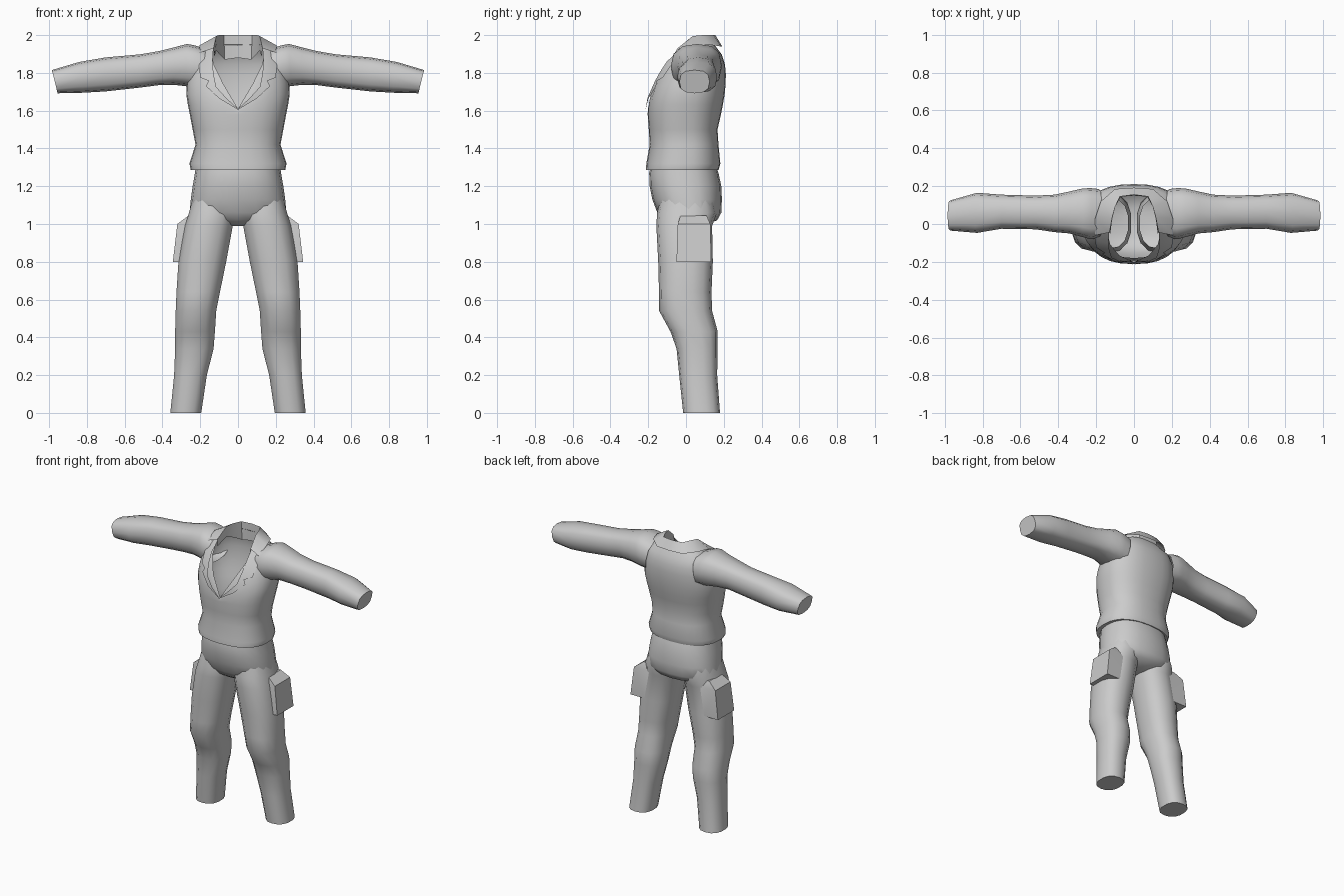
import bpy, bmesh, math

cube = bpy.data.objects.get("Cube")
if cube:
    bpy.data.objects.remove(cube, do_unlink=True)

GREY = (0.6, 0.6, 0.6, 1)
cloth = bpy.data.materials.new("grey_cloth")
cloth.diffuse_color = GREY
cloth.use_nodes = True
cloth.node_tree.nodes["Principled BSDF"].inputs["Base Color"].default_value = GREY


def spow(v, p):
    return math.copysign(abs(v) ** p, v)


def oval(a0, a1, b0, b1, sides, n=2.4, turn=0.0):
    """Rounded-box outline inside the given limits, starting at the low b side."""
    pts = []
    for i in range(sides):
        t = 2 * math.pi * i / sides + turn
        pts.append(((a0 + a1) / 2 + (a1 - a0) / 2 * spow(math.sin(t), 2 / n),
                    (b0 + b1) / 2 - (b1 - b0) / 2 * spow(math.cos(t), 2 / n)))
    return pts


def loft(name, rings, closed=True, cap_start=False, cap_end=False, angle=45):
    """Skin a list of equal-length point rows."""
    bm = bmesh.new()
    rows = [[bm.verts.new(p) for p in r] for r in rings]
    n = len(rows[0])
    for a, b in zip(rows, rows[1:]):
        for i in range(n if closed else n - 1):
            j = (i + 1) % n
            bm.faces.new((a[i], a[j], b[j], b[i]))
    if cap_start:
        bm.faces.new(rows[0])
    if cap_end:
        bm.faces.new(rows[-1])
    bmesh.ops.remove_doubles(bm, verts=bm.verts, dist=0.0005)
    bmesh.ops.recalc_face_normals(bm, faces=bm.faces)
    me = bpy.data.meshes.new(name)
    bm.to_mesh(me)
    bm.free()
    me.materials.append(cloth)
    ob = bpy.data.objects.new(name, me)
    bpy.context.collection.objects.link(ob)
    bpy.ops.object.select_all(action='DESELECT')
    ob.select_set(True)
    bpy.context.view_layer.objects.active = ob
    bpy.ops.object.shade_smooth_by_angle(angle=math.radians(angle))
    return ob


def z_loft(name, table, sides, side=1, n=2.4, turn=0.0, **kw):
    """Loft of level outlines: z, x limits, y limits."""
    rings = [[(side * x, y, z) for x, y in oval(x0, x1, y0, y1, sides, n, turn)]
             for z, x0, x1, y0, y1 in table]
    return loft(name, rings, **kw)


# Torso section by height: z, half width, front y, back y
BODY = [(1.285, 0.25, -0.212, 0.172), (1.32, 0.257, -0.21, 0.182), (1.42, 0.225, -0.192, 0.172),
        (1.50, 0.24, -0.197, 0.167), (1.58, 0.255, -0.203, 0.185), (1.64, 0.267, -0.2, 0.197),
        (1.70, 0.276, -0.187, 0.207), (1.78, 0.268, -0.155, 0.212), (1.85, 0.25, -0.115, 0.206),
        (1.90, 0.225, -0.07, 0.188), (1.93, 0.195, -0.035, 0.172), (1.95, 0.14, 0.0, 0.15)]


def body_at(z):
    z = min(max(z, BODY[0][0]), BODY[-1][0])
    for p, q in zip(BODY, BODY[1:]):
        if z <= q[0]:
            f = (z - p[0]) / (q[0] - p[0])
            return [p[k] + f * (q[k] - p[k]) for k in (1, 2, 3)]


def front_y(x, z):
    """Depth of the chest surface."""
    w, f, b = body_at(z)
    u = min(abs(x) / w, 1)
    return (f + b) / 2 - (b - f) / 2 * (1 - u ** 2.4) ** (1 / 2.4)


# Shirt body with a deep V neck
SIDES = 28
columns = []
for i in range(SIDES):
    t = 2 * math.pi * i / SIDES
    u = abs(spow(math.sin(t), 2 / 2.4))
    top = 1.95
    if math.cos(t) > 0:
        top = min(1.95, 1.61 + 0.46 * u if u < 0.52 else 1.85 + 0.4 * (u - 0.52))
    levels = [r[0] for r in BODY if r[0] <= 1.58]
    levels += [1.58 + (top - 1.58) * k / 7 for k in range(1, 8)]
    col = []
    for z in levels:
        w, f, b = body_at(z)
        x, y = oval(-w, w, f, b, SIDES)[i]
        col.append((x, y, z))
    columns.append(col)
hem = [(x, y, 1.287) for x, y in oval(-0.22, 0.22, -0.18, 0.15, SIDES)]
loft("shirt_body", [hem] + [list(r) for r in zip(*columns)], angle=50)

# Collar: stand foot, rolled top edge and outer edge, back centre to the shoulder front
foot = [(0, 0.15, 1.88), (0.07, 0.145, 1.87), (0.10, 0.09, 1.90), (0.115, 0.03, 1.92), (0.125, -0.05, 1.885)]
roll = [(0, 0.155, 2.0), (0.075, 0.145, 2.0), (0.10, 0.09, 2.0), (0.115, 0.035, 1.995), (0.13, -0.045, 1.93)]
fall = [(0, 0.192, 1.94), (0.10, 0.185, 1.94), (0.175, 0.12, 1.95), (0.205, 0.03, 1.945), (0.205, -0.06, 1.905)]
both = lambda row: [(-x, y, z) for x, y, z in row[:0:-1]] + row
loft("collar", [both(foot), both(roll), both(fall)], closed=False, angle=40)

# Lapels lie on the chest: inner and outer edges as x, z
lapel_in = [(0.13, 1.93), (0.135, 1.86), (0.13, 1.80), (0.122, 1.755), (0.115, 1.725), (0.06, 1.665), (0, 1.61)]
lapel_out = [(0.205, 1.905), (0.207, 1.84), (0.20, 1.775), (0.155, 1.758), (0.17, 1.73), (0.10, 1.665), (0, 1.605)]
for side, tag in ((1, "left"), (-1, "right")):
    rows = []
    for k in (0, 0.5, 1):
        row = []
        for (xi, zi), (xo, zo) in zip(lapel_in, lapel_out):
            x, z = xi + k * (xo - xi), zi + k * (zo - zi)
            row.append((side * x, front_y(x, z) - 0.012, z))
        rows.append(row)
    loft(tag + "_lapel", rows, closed=False)

# Sleeve sections: x at top, x at bottom, y limits, z limits
SLEEVE = [(0.17, 0.20, -0.075, 0.185, 1.72, 1.925), (0.225, 0.24, -0.08, 0.19, 1.725, 1.945),
          (0.27, 0.28, -0.068, 0.187, 1.73, 1.953), (0.34, 0.34, -0.05, 0.172, 1.737, 1.935),
          (0.42, 0.42, -0.043, 0.155, 1.735, 1.915), (0.52, 0.52, -0.028, 0.15, 1.722, 1.898),
          (0.70, 0.70, -0.025, 0.155, 1.702, 1.882), (0.84, 0.82, -0.047, 0.165, 1.695, 1.858),
          (0.985, 0.955, -0.035, 0.125, 1.692, 1.815)]
# Trouser leg sections: z, x limits, y limits
LEG = [(1.16, 0.03, 0.235, -0.13, 0.14), (1.06, 0.012, 0.262, -0.153, 0.165), (0.99, 0.025, 0.283, -0.157, 0.138),
       (0.80, 0.06, 0.318, -0.147, 0.142), (0.64, 0.093, 0.328, -0.143, 0.135), (0.54, 0.113, 0.332, -0.142, 0.138),
       (0.43, 0.12, 0.335, -0.082, 0.168), (0.34, 0.127, 0.335, -0.05, 0.167), (0.20, 0.163, 0.34, -0.036, 0.165),
       (0.0, 0.193, 0.36, -0.015, 0.18)]
POCKET = [(1.045, 0.20, 0.262, -0.03, 0.11), (1.0, 0.20, 0.322, -0.045, 0.13), (0.80, 0.23, 0.346, -0.052, 0.135)]
for side, tag in ((1, "left"), (-1, "right")):
    rings = []
    for xt, xb, y0, y1, z0, z1 in SLEEVE:
        rings.append([(side * (xb + (xt - xb) * (z - z0) / (z1 - z0)), y, z)
                      for y, z in oval(y0, y1, z0, z1, 12, 2.7)])
    loft(tag + "_sleeve", rings, cap_end=True)
    z_loft(tag + "_trouser_leg", LEG, 14, side, cap_end=True)
    z_loft(tag + "_cargo_pocket", POCKET, 4, side, n=40, turn=math.pi / 4,
           cap_start=True, cap_end=True, angle=30)

# Trouser seat
z_loft("trouser_seat", [(1.33, -0.22, 0.22, -0.18, 0.15), (1.27, -0.228, 0.228, -0.195, 0.172),
                        (1.20, -0.24, 0.24, -0.192, 0.187), (1.13, -0.25, 0.25, -0.178, 0.19),
                        (1.06, -0.256, 0.256, -0.152, 0.187), (1.02, -0.19, 0.19, -0.125, 0.165),
                        (0.99, -0.04, 0.04, -0.08, 0.09)], 20, cap_end=True, angle=50)
